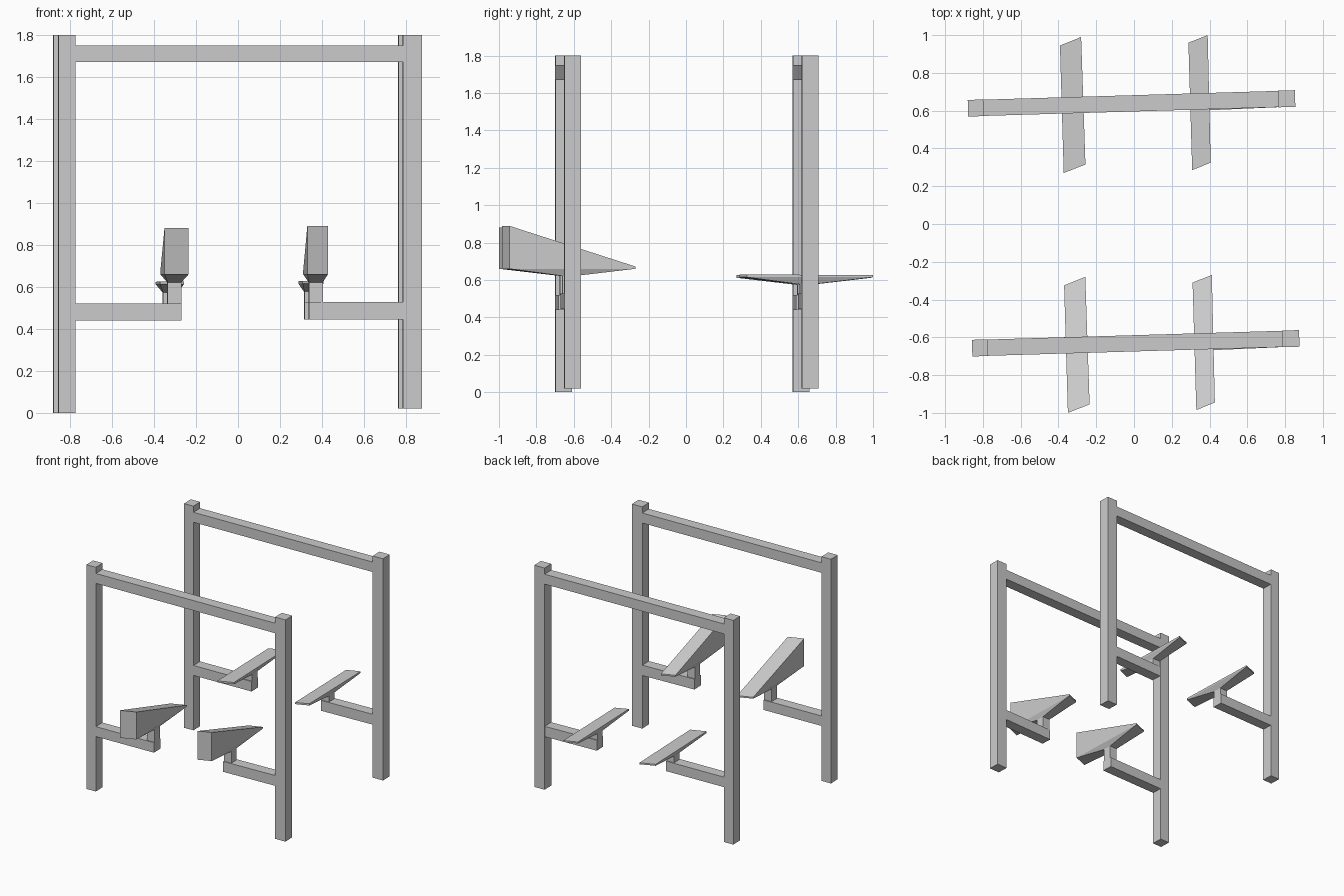
import bpy, bmesh, math
from mathutils import Vector

if "Cube" in bpy.data.objects:
    bpy.data.objects.remove(bpy.data.objects["Cube"])

YAW = math.radians(1.7)          # slight turn of both frames
AXIS = Vector((math.cos(YAW), math.sin(YAW)))


def skin(name, rings):
    """Solid from stacked four-cornered rings, closed at both ends."""
    bm = bmesh.new()
    loops = [[bm.verts.new(p) for p in ring] for ring in rings]
    for a, b in zip(loops, loops[1:]):
        for i in range(4):
            j = (i + 1) % 4
            bm.faces.new((a[i], a[j], b[j], b[i]))
    bm.faces.new(loops[0][::-1])
    bm.faces.new(loops[-1])
    bmesh.ops.recalc_face_normals(bm, faces=bm.faces)
    mesh = bpy.data.meshes.new(name)
    bm.to_mesh(mesh)
    bm.free()
    ob = bpy.data.objects.new(name, mesh)
    bpy.context.collection.objects.link(ob)
    return ob


def bar_corners(a, b, width):
    """Plan rectangle running from a to b, counter-clockwise."""
    d = (b - a).normalized()
    n = Vector((-d.y, d.x)) * width / 2
    pts = [a - n, b - n, b + n, a + n]
    return pts if d.x > 0 else pts[2:] + pts[:2]


def square(c, sx, sy):
    return bar_corners(c - AXIS * sx / 2, c + AXIS * sx / 2, sy)


def at(pts, *zs):
    zs = zs * 4 if len(zs) == 1 else zs
    return [(p.x, p.y, z) for p, z in zip(pts, zs)]


def prism(name, pts, z0, z1):
    return skin(name, [at(pts, z0), at(pts, z1)])


# side: post centre, post width, foot z, arm z range, head z shift, head plan
SIDES = {
    "left": ((-0.816, -0.656), 0.082, 0.0, (0.44, 0.52), 0.0,
             [(-0.35, -1.0), (-0.235, -0.955), (-0.258, -0.28), (-0.37, -0.325)]),
    "right": ((0.83, -0.607), 0.09, 0.02, (0.445, 0.528), 0.005,
              [(0.33, -0.985), (0.428, -0.945), (0.412, -0.27), (0.31, -0.31)]),
}

for end, shift in (("front", Vector((0, 0))), ("back", Vector((-0.022, 1.27)))):
    posts = []
    for side, (post, pw, foot, arm, dz, plan) in SIDES.items():
        tag = f"{end}_{side}_"
        c = Vector(post) + shift
        posts.append(c)
        head = [Vector(p) + shift for p in plan]
        mid = sum(head, Vector((0, 0))) / 4

        # upright post
        prism(tag + "post", square(c, pw, 0.088), foot, 1.8)

        # arm reaching inwards, with a short stub at its end
        d = (mid - c).normalized()
        prism(tag + "arm", bar_corners(c + d * 0.03, mid + d * 0.033, 0.085), *arm)
        low = 0.66 if end == "front" else 0.612 + dz * 0.6
        stub = square(mid, 0.066, 0.07)
        prism(tag + "stub", stub, arm[0] + 0.01, low - 0.036)

        # head: tapered underside, then a tall wedge (front) or thin plate (back)
        near = 0.88 + dz * 2 if end == "front" else low + 0.014
        far = low + 0.012
        skin(tag + ("wedge" if end == "front" else "plate"),
             [at(stub, low - 0.038), at(head, low), at(head, near, near, far, far)])

    # crossbar joining the two posts
    prism(end + "_crossbar", bar_corners(*posts, 0.086), 1.67, 1.75)
